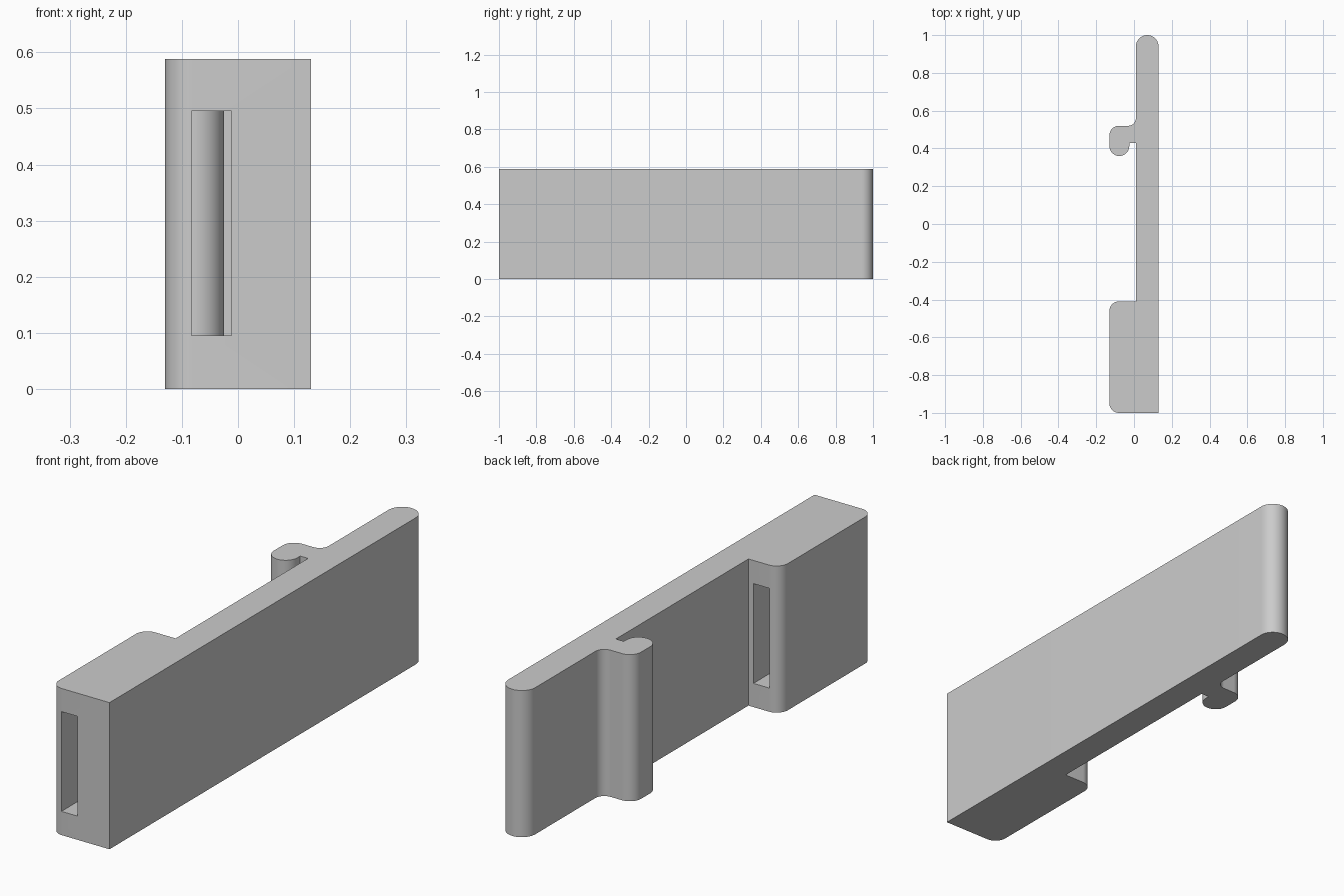
import bpy, bmesh
from math import radians, cos, sin

cube = bpy.data.objects.get("Cube")
if cube:
    bpy.data.objects.remove(cube, do_unlink=True)

HEIGHT = 0.588

grey = bpy.data.materials.new("plain_grey")
grey.use_nodes = True
colour = (0.6, 0.6, 0.6, 1)
grey.diffuse_color = colour
grey.node_tree.nodes["Principled BSDF"].inputs["Base Color"].default_value = colour


def arc(cx, cy, r, start, end, steps=12):
    """Points along an arc, angles in degrees."""
    angles = [radians(start + (end - start) * i / steps) for i in range(steps + 1)]
    return [(cx + r * cos(a), cy + r * sin(a)) for a in angles]


def prism(name, outline, z0, z1):
    """Extrude a plan outline between two heights."""
    bm = bmesh.new()
    base = bm.faces.new([bm.verts.new((x, y, z0)) for x, y in outline])
    top = bmesh.ops.extrude_face_region(bm, geom=[base], use_keep_orig=True)["geom"]
    bmesh.ops.translate(bm, vec=(0, 0, z1 - z0),
                        verts=[v for v in top if isinstance(v, bmesh.types.BMVert)])
    bmesh.ops.recalc_face_normals(bm, faces=bm.faces)
    mesh = bpy.data.meshes.new(name)
    bm.to_mesh(mesh)
    bm.free()
    mesh.materials.append(grey)
    obj = bpy.data.objects.new(name, mesh)
    bpy.context.collection.objects.link(obj)
    return obj


# Plan outline, counter-clockwise: plate, round end, hook, thick block
outline = [(0.13, -1)]
outline += arc(0.07, 0.94, 0.06, 0, 180, 24)         # round plate end
outline += arc(-0.03, 0.56, 0.04, 0, -90)            # fillet into the hook
outline += arc(-0.08, 0.47, 0.05, 90, 180)           # hook shoulder
outline += arc(-0.0775, 0.4125, 0.0525, 180, 360, 24)  # round hook tip
outline += [(-0.025, 0.43), (0.01, 0.43), (0.01, -0.41)]
outline += arc(-0.08, -0.46, 0.05, 90, 180)          # block corners
outline += arc(-0.08, -0.95, 0.05, 180, 270)
body = prism("clip_body", outline, 0, HEIGHT)

# Slot running lengthwise through the thick block
cutter = prism("slot_cutter",
               [(-0.083, -1.1), (-0.012, -1.1), (-0.012, -0.3), (-0.083, -0.3)],
               0.095, 0.495)
cutter.hide_render = True
slot = body.modifiers.new("slot", 'BOOLEAN')
slot.operation = 'DIFFERENCE'
slot.solver = 'EXACT'
slot.object = cutter

bpy.ops.object.select_all(action='DESELECT')
body.select_set(True)
bpy.context.view_layer.objects.active = body
bpy.ops.object.modifier_apply(modifier=slot.name)
bpy.data.objects.remove(cutter, do_unlink=True)
bpy.ops.object.shade_smooth_by_angle(angle=radians(30))
